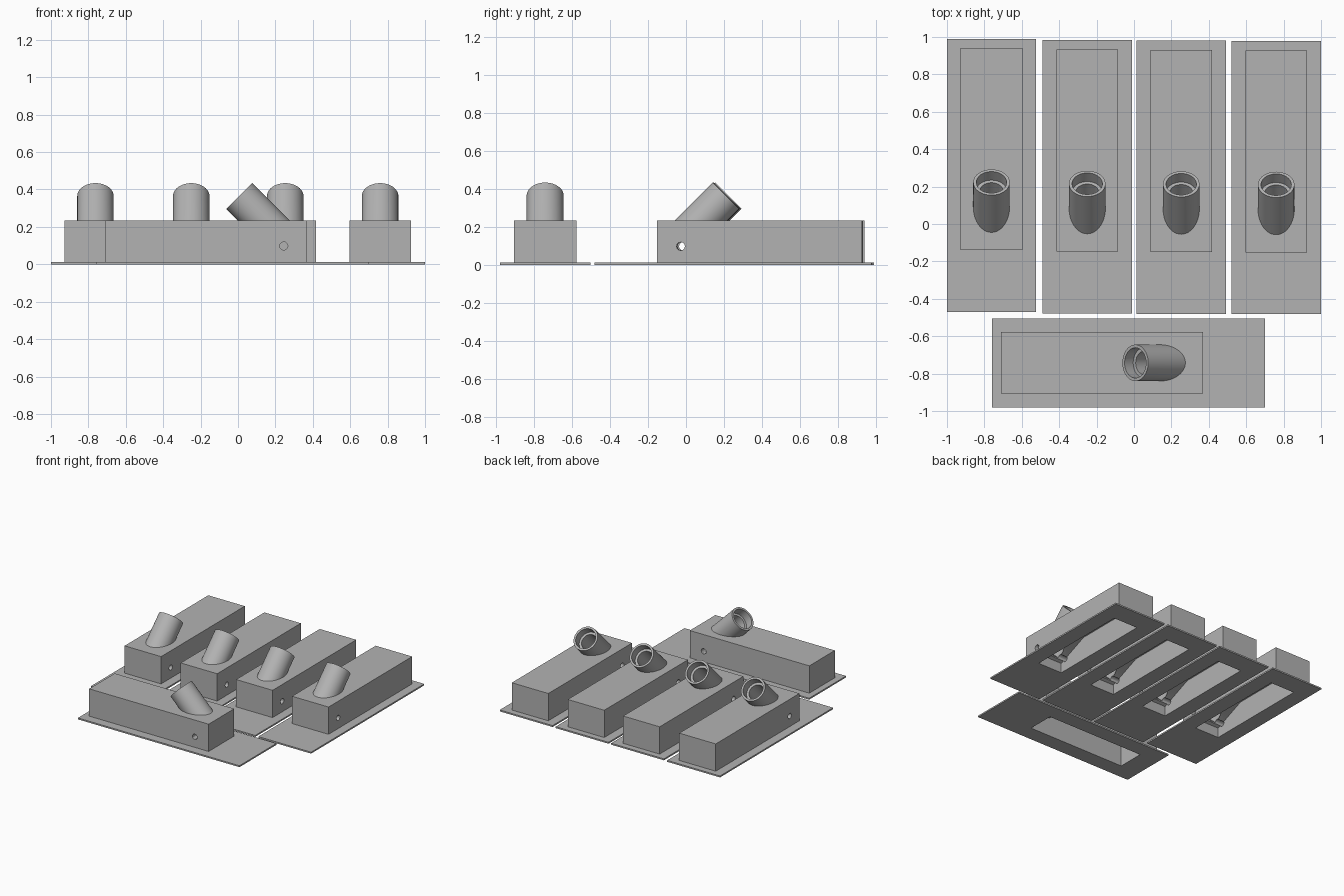
import bpy, bmesh, math
from mathutils import Matrix, Vector

if "Cube" in bpy.data.objects:
    bpy.data.objects.remove(bpy.data.objects["Cube"])

grey = bpy.data.materials.new("matte_grey")
grey.diffuse_color = (0.45, 0.45, 0.45, 1)
grey.use_nodes = True
grey.node_tree.nodes["Principled BSDF"].inputs["Base Color"].default_value = grey.diffuse_color

AXIS = Vector((0, 1, 1)).normalized()      # direction of the slanted tube
MOUTH = Vector((0, -0.037, 0.365))         # centre of the tube's open end


def make(name, bm):
    bmesh.ops.recalc_face_normals(bm, faces=bm.faces)
    me = bpy.data.meshes.new(name)
    bm.to_mesh(me)
    bm.free()
    me.materials.append(grey)
    ob = bpy.data.objects.new(name, me)
    bpy.context.collection.objects.link(ob)
    return ob


def box(name, x, y0, y1, z0, z1):
    return prism(name, x, [(y0, z0), (y1, z0), (y1, z1), (y0, z1)])


def prism(name, x, profile):
    """Extrude a side profile (y, z) between -x and x."""
    bm = bmesh.new()
    face = bm.faces.new([bm.verts.new((-x, y, z)) for y, z in profile])
    out = bmesh.ops.extrude_face_region(bm, geom=[face])["geom"]
    verts = [v for v in out if isinstance(v, bmesh.types.BMVert)]
    bmesh.ops.translate(bm, verts=verts, vec=(2 * x, 0, 0))
    return make(name, bm)


def rod(name, start, end, r, n):
    bm = bmesh.new()
    d = end - start
    m = Matrix.Translation((start + end) / 2) @ d.to_track_quat('Z', 'Y').to_matrix().to_4x4()
    bmesh.ops.create_cone(bm, cap_ends=True, segments=n, radius1=r, radius2=r,
                          depth=d.length, matrix=m)
    return make(name, bm)


def combine(target, other, op):
    mod = target.modifiers.new(op, 'BOOLEAN')
    mod.operation, mod.object, mod.solver = op, other, 'EXACT'
    other.hide_render = True
    bpy.context.view_layer.update()
    me = bpy.data.meshes.new_from_object(target.evaluated_get(bpy.context.evaluated_depsgraph_get()))
    target.modifiers.clear()
    target.data = me
    bpy.data.objects.remove(other)


# housing block on a thin flange, with the slanted tube
body = box("housing", 0.165, -0.40, 0.68, 0.004, 0.235)
combine(body, box("flange", 0.2385, -0.73, 0.73, 0, 0.012), 'UNION')
combine(body, rod("tube", MOUTH - AXIS * 0.30, MOUTH, 0.0975, 48), 'UNION')

# chamber open at the bottom, stepped bore and cross hole
combine(body, prism("chamber", 0.11, [(-0.32, -0.05), (0.56, -0.05), (0.56, 0.19),
                                      (-0.06, 0.19), (-0.32, 0.08)]), 'DIFFERENCE')
combine(body, rod("bore", MOUTH - AXIS * 0.37, MOUTH + AXIS * 0.05, 0.062, 48), 'DIFFERENCE')
combine(body, rod("socket", MOUTH - AXIS * 0.065, MOUTH + AXIS * 0.05, 0.081, 48), 'DIFFERENCE')
combine(body, rod("cross_hole", Vector((-0.3, -0.275, 0.098)), Vector((0.3, -0.275, 0.098)),
                  0.022, 12), 'DIFFERENCE')

bpy.ops.object.select_all(action='DESELECT')
body.select_set(True)
bpy.context.view_layer.objects.active = body
bpy.ops.object.shade_smooth_by_angle(angle=math.radians(30))

# four housings side by side, one turned across the front
places = [(-0.762, 0.26, 0), (-0.25, 0.2525, 0), (0.2525, 0.25, 0),
          (0.76, 0.2475, 0), (-0.03, -0.7425, 90)]
for i, (x, y, turn) in enumerate(places):
    ob = body if i == 0 else body.copy()
    if i:
        bpy.context.collection.objects.link(ob)
    ob.name = f"housing_{i + 1}"
    ob.location = (x, y, 0)
    ob.rotation_euler.z = math.radians(turn)
